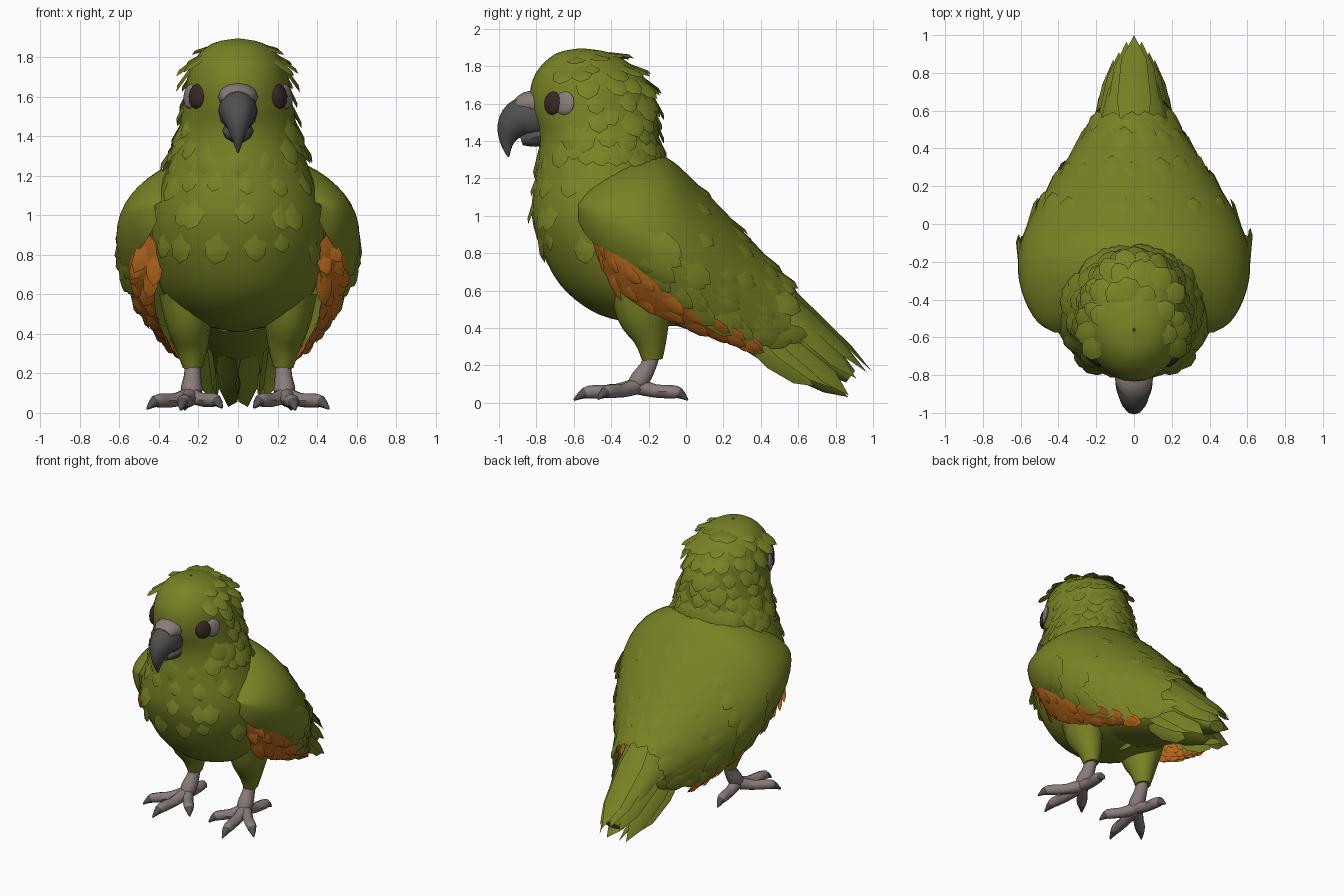
import bpy, bmesh, math, random
from mathutils import Vector as V

if "Cube" in bpy.data.objects:
    bpy.data.objects.remove(bpy.data.objects["Cube"])

random.seed(4)

def material(name, col):
    m = bpy.data.materials.new(name)
    m.diffuse_color = (*col, 1)
    m.use_nodes = True
    m.node_tree.nodes["Principled BSDF"].inputs["Base Color"].default_value = m.diffuse_color
    return m

GREEN = material("olive_green", (0.19, 0.222, 0.018))
ORANGE = material("orange", (0.52, 0.15, 0.012))
HORN = material("dark_horn", (0.085, 0.08, 0.082))
SKIN = material("grey_skin", (0.25, 0.205, 0.195))
EYE = material("dark_brown", (0.04, 0.022, 0.018))

def finish(name, bm, mats, angle=45):
    me = bpy.data.meshes.new(name)
    bm.to_mesh(me)
    bm.free()
    for m in mats:
        me.materials.append(m)
    ob = bpy.data.objects.new(name, me)
    bpy.context.collection.objects.link(ob)
    bpy.context.view_layer.objects.active = ob
    ob.select_set(True)
    bpy.ops.object.shade_smooth_by_angle(angle=math.radians(angle))
    ob.select_set(False)
    return ob

def at(rows, t):
    """Smooth interpolation through rows, t from 0 to 1."""
    n = len(rows) - 1
    x = min(max(t, 0), 1) * n
    i = min(int(x), n - 1)
    f = x - i
    p = [rows[min(max(k, 0), n)] for k in (i - 1, i, i + 1, i + 2)]
    return [b + 0.5 * f * (c - a + f * (2*a - 5*b + 4*c - d + f * (3*(b - c) + d - a)))
            for a, b, c, d in zip(*p)]

def surface(name, f, nu, nv, mat, v0=0.0, v1=1.0):
    bm = bmesh.new()
    g = [[bm.verts.new(f(i / nu, v0 + (v1 - v0) * j / nv)) for j in range(nv + 1)]
         for i in range(nu + 1)]
    for i in range(nu):
        for j in range(nv):
            bm.faces.new((g[i][j], g[i+1][j], g[i+1][j+1], g[i][j+1]))
    bmesh.ops.remove_doubles(bm, verts=bm.verts, dist=0.0005)
    bmesh.ops.recalc_face_normals(bm, faces=bm.faces)
    return finish(name, bm, [mat])

def tube(name, pts, mats, sides=10, steps=10, split=2.0):
    """Tapered tube through (x, y, z, half width, half depth); second material after split."""
    bm = bmesh.new()
    rings = []
    for i in range(steps + 1):
        t = i / steps
        x, y, z, a, b = at(pts, t)
        d = (V(at(pts, t + 0.02)[:3]) - V(at(pts, t - 0.02)[:3])).normalized()
        side = V((1, 0, 0)) - d * d.x
        side = side.normalized() if side.length > 0.3 else d.cross(V((0, 0, 1))).normalized()
        up = side.cross(d)
        rings.append([bm.verts.new(V((x, y, z)) + side * a * math.cos(k * math.tau / sides)
                      + up * b * math.sin(k * math.tau / sides)) for k in range(sides)])
    for i in range(steps):
        for k in range(sides):
            j = (k + 1) % sides
            fc = bm.faces.new((rings[i][k], rings[i][j], rings[i+1][j], rings[i+1][k]))
            fc.material_index = int((i + 0.5) / steps > split)
    bm.faces.new(rings[0])
    bm.faces.new(rings[-1]).material_index = int(split < 1)
    bmesh.ops.recalc_face_normals(bm, faces=bm.faces)
    return finish(name, bm, mats)

def blade(bm, base, tip, n, w):
    """One ridged, pointed feather."""
    d = tip - base
    s = d.cross(n).normalized()
    n = s.cross(d).normalized()
    rows = []
    for t, k in ((0, 0.6), (0.4, 1), (0.78, 0.75)):
        c = base + d * t
        rows.append([bm.verts.new(c - s * w * k), bm.verts.new(c + n * w * 0.25),
                     bm.verts.new(c + s * w * k)])
    end = bm.verts.new(tip)
    for a, b in zip(rows, rows[1:]):
        for j in (0, 1):
            bm.faces.new((a[j], a[j+1], b[j+1], b[j]))
    for j in (0, 1):
        bm.faces.new((rows[-1][j], rows[-1][j+1], end))

def plumage(name, f, spots, centre, length, width, lift, mat):
    """Feathers laid along u on a surface at the (u, v) spots."""
    bm = bmesh.new()
    for u, v in spots:
        p = f(u, v)
        du = (f(u + 0.01, v) - f(u - 0.01, v)).normalized()
        dv = f(u, v + 0.01) - f(u, v - 0.01)
        n = du.cross(dv).normalized()
        if n.dot(p - centre(p)) < 0:
            n = -n
        k = random.uniform(0.8, 1.2)
        jit = dv.normalized() * random.uniform(-0.2, 0.2)
        blade(bm, p - n * 0.015, p + (du + jit) * length * k + n * lift * k, n, width * k)
    finish(name, bm, [mat], 60)

def rows_of(us, vs, j=0.3):
    """Staggered rows of spots with a little jitter."""
    out = []
    for i, u in enumerate(us):
        step = (vs[1] - vs[0]) / vs[2]
        out += [(u + random.uniform(-0.01, 0.01),
                 vs[0] + step * (k + 0.5 * (i % 2) + random.uniform(-j, j))) for k in range(vs[2])]
    return out

# Head and torso: z, front y, back y, half width
BODY = [(1.895, -.57, -.55, .005), (1.87, -.69, -.40, .13), (1.79, -.785, -.27, .22),
        (1.69, -.83, -.19, .258), (1.57, -.83, -.16, .275), (1.44, -.79, -.145, .30),
        (1.32, -.79, -.13, .33), (1.18, -.81, -.08, .38), (1.0, -.825, 0, .435),
        (.82, -.775, .1, .44), (.64, -.68, .2, .395), (.52, -.55, .25, .32),
        (.45, -.40, .22, .21), (.41, -.15, .0, .02)]
def body(u, v):
    z, a, b, w = at(BODY, u)
    th = v * math.tau
    return V((w * math.sin(th), (a + b) / 2 - (b - a) / 2 * math.cos(th), z))
surface("head_and_torso", body, 39, 32, GREEN)

# Back and folded wings: y, ridge z, half width, its z, lower edge z, lower edge x
MANTLE = [(-.575, 1.09, .42, 1.05, .97, .41), (-.52, 1.19, .51, 1.02, .88, .46),
          (-.40, 1.28, .58, .97, .79, .52), (-.25, 1.33, .615, .9, .71, .55),
          (-.1, 1.31, .60, .82, .59, .53), (.05, 1.18, .54, .73, .48, .475),
          (.2, 1.03, .45, .64, .40, .41), (.35, .87, .35, .55, .34, .32),
          (.48, .73, .265, .48, .34, .25), (.56, .64, .22, .45, .37, .20)]
def mantle(u, v):
    y, zt, w, zm, zb, xb = at(MANTLE, u)
    s, a = (1 if v >= 0 else -1), abs(v)
    if a < 0.65:
        q = a / 0.65 * math.pi / 2
        return V((s * w * math.sin(q), y, zm + (zt - zm) * math.cos(q)))
    q = (a - 0.65) / 0.35
    return V((s * (w + (xb - w) * q * q), y, zm + (zb - zm) * q))
surface("back_and_wings", mantle, 27, 40, GREEN, -1, 1)

# Orange flight feathers: y, top z, top x, bottom z, bottom x
BAND = [(-.50, .91, .45, .86, .41), (-.43, .84, .52, .68, .415), (-.3, .76, .555, .55, .42),
        (-.1, .62, .54, .44, .40), (.1, .47, .465, .37, .37), (.25, .39, .39, .31, .34),
        (.34, .35, .33, .29, .31)]
for s, side in ((1, "left"), (-1, "right")):
    def band(u, v, s=s):
        y, zt, xt, zb, xb = at(BAND, u)
        return V((s * (xt + (xb - xt) * v ** 1.5), y, zt + (zb - zt) * v))
    surface(side + "_orange_panel", band, 16, 5, ORANGE)
    plumage(side + "_orange_feathers", band, [(0.06 + 0.1 * i, v) for i in range(9)
            for v in (0.4, 0.85)], lambda p: V((0, p.y, p.z)), 0.15, 0.04, 0.006, ORANGE)

# Small feathers on head, neck ruff, chest, back and wings
axis = lambda p: V((0, -.42, min(p.z, 1.6)))
plumage("head_feathers", body, [q for q in rows_of([.14, .2, .26, .31, .36, .41], (.05, .95, 16))
        if (0.24 if q[0] > 0.17 else 0.15) < q[1] < (0.76 if q[0] > 0.17 else 0.85)],
        axis, 0.12, 0.055, 0.022, GREEN)
plumage("crown_feathers", body, rows_of([.085], (.22, .78, 6)), axis, 0.11, 0.06, 0.012, GREEN)
plumage("cheek_feathers", body, [(u, s * v) for u, v in ((.36, .17), (.37, .21), (.4, .19), (.42, .14),
        (.42, .22)) for s in (1, -1)], axis, 0.12, 0.055, 0.025, GREEN)
plumage("neck_ruff", body, rows_of([.405, .43], (.24, .76, 14)), axis, 0.13, 0.06, 0.035, GREEN)
plumage("chest_feathers", body, rows_of([.45, .52, .59, .66], (-.2, .2, 6)),
        axis, 0.13, 0.055, 0.01, GREEN)
inner = lambda p: V((0, p.y - .2, .5))
plumage("back_feathers", mantle, rows_of([.55, .7, .82], (-.6, .6, 7)),
        inner, 0.15, 0.055, 0.006, GREEN)
plumage("rump_edge", mantle, rows_of([.9], (-.6, .6, 9)), inner, 0.14, 0.06, 0.012, GREEN)
for s, side in ((1, "left"), (-1, "right")):
    plumage(side + "_wing_coverts", mantle, rows_of([.36, .5, .64, .78], (s*.62, s*.97, 4)),
            inner, 0.18, 0.055, 0.004, GREEN)
    plumage(side + "_wing_edge", mantle, [(.3 + .075 * i, s * .96) for i in range(9)],
            inner, 0.16, 0.05, 0.006, GREEN)

# Tail: solid core with long overlapping feathers
tube("tail_core", [(0, 0, .57, .30, .17), (0, .3, .47, .25, .17), (0, .52, .40, .19, .16),
                   (0, .72, .26, .14, .10), (0, .88, .14, .06, .04)], [GREEN], 14, 12)
bm = bmesh.new()
for x0, y0, z0, x1, y1, z1, w in ((0, .42, .73, 0, 1.0, .16, .09), (.08, .42, .68, .04, .965, .165, .085),
        (.15, .42, .6, .08, .91, .13, .085), (.19, .40, .5, .11, .87, .04, .08),
        (.19, .36, .42, .14, .78, .08, .075), (.14, .34, .34, .11, .68, .09, .07),
        (.05, .34, .3, .05, .87, .03, .08)):
    for s in ((1, -1) if x0 else (1,)):
        n = V((s * x0 * 5, 0.5, 0.7 if z0 > .4 else -0.6))
        blade(bm, V((s * x0, y0, z0)), V((s * x1, y1, z1)), n, w)
finish("tail_feathers", bm, [GREEN], 60)

# Beak and cere
tube("upper_beak", [(0, -.78, 1.53, .10, .11), (0, -.87, 1.525, .095, .11), (0, -.93, 1.475, .07, .085),
                    (0, -.957, 1.40, .036, .042), (0, -.95, 1.315, .004, .005)], [HORN], 12, 12)
tube("lower_beak", [(0, -.76, 1.43, .08, .06), (0, -.83, 1.415, .07, .05), (0, -.88, 1.40, .035, .025)],
     [HORN], 10, 5)
tube("cere", [(0, -.76, 1.595, .10, .075), (0, -.84, 1.60, .098, .068), (0, -.90, 1.585, .068, .045)],
     [SKIN], 12, 5)

# Eyes set flush into the head, with bare skin behind
def disc(name, c, n, r, rz, thick, mat):
    bm = bmesh.new()
    bmesh.ops.create_uvsphere(bm, u_segments=12, v_segments=8, radius=1)
    side = V((0, 0, 1)).cross(n).normalized()
    up = n.cross(side)
    for v in bm.verts:
        v.co = c + side * v.co.x * r + up * v.co.y * rz + n * v.co.z * thick
    finish(name, bm, [mat])
for s, side in ((1, "left"), (-1, "right")):
    for name, th, nx, r, rz, thick, mat in (("eye_skin", .176, .87, .06, .064, .02, SKIN),
                                            ("eye", .14, .75, .056, .064, .024, EYE)):
        n = V((s * nx, -math.sqrt(1 - nx * nx), .1)).normalized()
        disc(side + "_" + name, body(.288, s * th), n, r, rz, thick, mat)

# Legs, feet and claws
for s, side in ((1, "left"), (-1, "right")):
    tube(side + "_thigh", [(s*.25, -.22, .60, .15, .19), (s*.25, -.22, .47, .12, .15),
                           (s*.235, -.19, .34, .085, .09), (s*.23, -.18, .23, .05, .055)], [GREEN], 12, 9)
    tube(side + "_shank", [(s*.23, -.17, .30, .04, .045), (s*.23, -.20, .2, .042, .045),
                           (s*.235, -.25, .12, .055, .055), (s*.24, -.29, .07, .04, .035)], [SKIN], 10, 8)
    for name, x, y, z in (("outer", .46, -.47, .02), ("front", .29, -.60, .015),
                          ("inner", .08, -.46, .025), ("hind", .27, 0.01, .015)):
        a, b = V((s * .24, -.26, .09)), V((s * x, y, z))
        pts = [(*(a.lerp(b, t) + V((0, 0, h))), r, r) for t, h, r in
               ((0, 0, .045), (.35, .0, .036), (.65, .018, .036), (.82, .024, .03), (1, 0, .005))]
        tube(side + "_" + name + "_toe", pts, [SKIN, HORN], 8, 12, 0.74)
